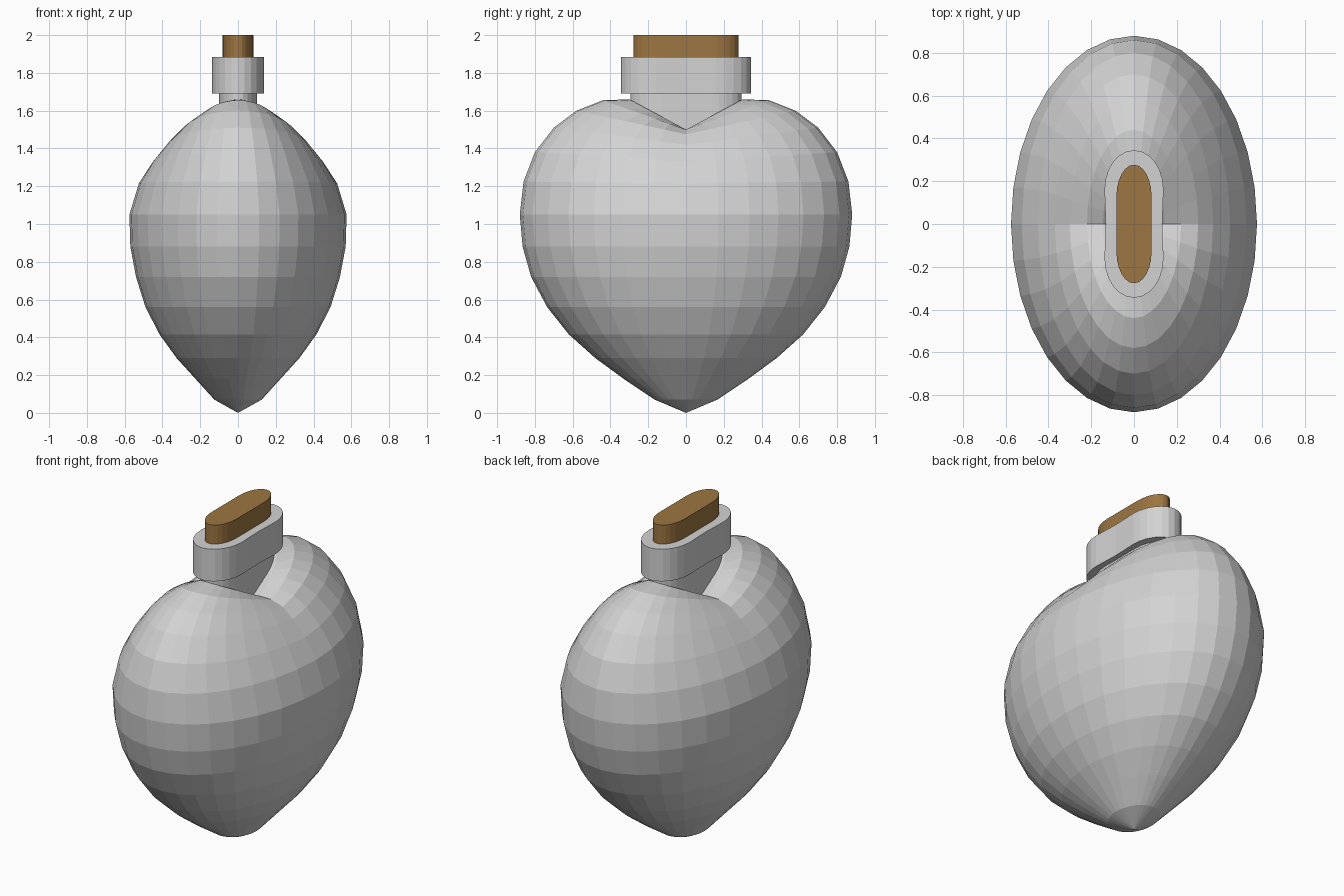
import bpy, bmesh, math

if "Cube" in bpy.data.objects:
    bpy.data.objects.remove(bpy.data.objects["Cube"])


def material(name, rgb):
    m = bpy.data.materials.new(name)
    m.diffuse_color = (*rgb, 1)
    m.use_nodes = True
    m.node_tree.nodes["Principled BSDF"].inputs["Base Color"].default_value = m.diffuse_color
    return m


GLASS = material("pale grey", (0.65, 0.65, 0.65))
CORK = material("cork brown", (0.34, 0.18, 0.054))


def loft(name, rings, mat, bottom=None, top=None):
    """Skin closed rings of points; a tip point closes an end with a fan, otherwise a cap."""
    bm = bmesh.new()
    loops = [[bm.verts.new(p) for p in r] for r in rings]
    n = len(loops[0])
    for a, b in zip(loops, loops[1:]):
        for i in range(n):
            j = (i + 1) % n
            bm.faces.new((a[i], a[j], b[j], b[i]))
    for loop, tip in ((loops[0], bottom), (loops[-1], top)):
        if tip:
            v = bm.verts.new(tip)
            for i in range(n):
                bm.faces.new((loop[i], loop[(i + 1) % n], v))
        else:
            bm.faces.new(loop)
    bmesh.ops.recalc_face_normals(bm, faces=bm.faces)
    me = bpy.data.meshes.new(name)
    bm.to_mesh(me)
    bm.free()
    me.materials.append(mat)
    ob = bpy.data.objects.new(name, me)
    bpy.context.collection.objects.link(ob)
    return ob


# Heart body: half width x, half width y, height at the cleft, height at the lobes
PROFILE = [
    (0.125, 0.165, 0.07, 0.07), (0.225, 0.33, 0.18, 0.18),
    (0.325, 0.48, 0.29, 0.29), (0.415, 0.62, 0.415, 0.415),
    (0.49, 0.735, 0.56, 0.56), (0.54, 0.82, 0.72, 0.72),
    (0.57, 0.865, 0.88, 0.88), (0.575, 0.88, 1.05, 1.05),
    (0.525, 0.86, 1.215, 1.225), (0.45, 0.80, 1.33, 1.38),
    (0.37, 0.70, 1.42, 1.51), (0.30, 0.58, 1.475, 1.60),
    (0.22, 0.44, 1.50, 1.655), (0.145, 0.30, 1.50, 1.66),
    (0.07, 0.15, 1.48, 1.58),
]
rings = []
for a, b, zc, zl in PROFILE:
    ring = []
    for i in range(32):
        t = 2 * math.pi * i / 32
        s = abs(math.sin(t))
        ring.append((a * math.cos(t), b * math.sin(t), zc + (zl - zc) * s))
    rings.append(ring)
loft("heart_body", rings, GLASS, bottom=(0, 0, 0), top=(0, 0, 1.46))


def oval(rx, ry, z, straight, pinch=0.0, n=12):
    """Long oval with straight sides and elliptical ends."""
    pts = []
    for sign in (1, -1):
        for i in range(n + 1):
            t = math.pi * i / n
            pts.append((sign * rx * math.cos(t), sign * (straight + (ry - straight) * math.sin(t)), z))
        pts.append((-sign * (rx - pinch), 0, z))
    return pts


# Neck, collar and stopper
loft("neck", [oval(0.10, 0.295, z, 0.13) for z in (1.42, 1.72)], GLASS)
loft("collar", [oval(0.138, 0.345, z, 0.16, 0.006) for z in (1.69, 1.885)], GLASS)
loft("cork", [oval(0.082, 0.277, z, 0.13) for z in (1.80, 2.0)], CORK)
